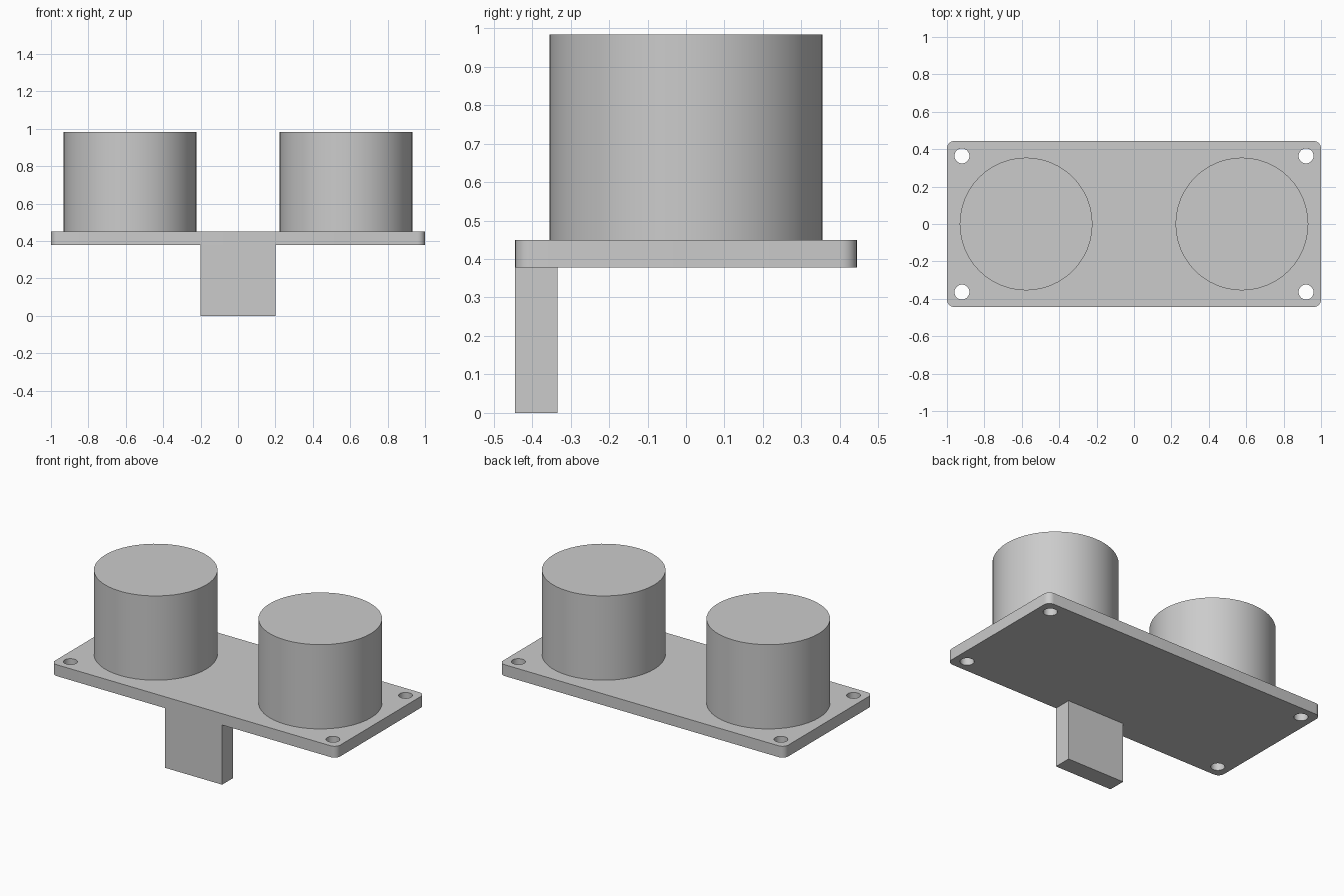
import bpy
from math import radians

cube = bpy.data.objects.get("Cube")
if cube:
    bpy.data.objects.remove(cube, do_unlink=True)

grey = bpy.data.materials.new("light_grey")
grey.use_nodes = True
colour = (0.6, 0.6, 0.6, 1)
grey.diffuse_color = colour
grey.node_tree.nodes["Principled BSDF"].inputs["Base Color"].default_value = colour

PLATE_BOTTOM, PLATE_TOP, HALF_DEPTH = 0.378, 0.45, 0.444


def finish(obj, name):
    obj.name = name
    obj.data.materials.clear()
    obj.data.materials.append(grey)
    return obj


def box(name, x, y, z):
    """Box from (min, max) ranges along each axis."""
    bpy.ops.mesh.primitive_cube_add(size=1)
    obj = bpy.context.object
    for v in obj.data.vertices:
        v.co = [r[0] if c < 0 else r[1] for c, r in zip(v.co, (x, y, z))]
    return finish(obj, name)


def cylinder(name, x, y, radius, bottom, top, sides):
    bpy.ops.mesh.primitive_cylinder_add(
        vertices=sides, radius=radius, depth=top - bottom,
        location=(x, y, (bottom + top) / 2))
    return finish(bpy.context.object, name)


def smooth(obj):
    bpy.ops.object.select_all(action='DESELECT')
    obj.select_set(True)
    bpy.context.view_layer.objects.active = obj
    bpy.ops.object.shade_smooth_by_angle(angle=radians(30))


# Base plate with rounded vertical corners
plate = box("base_plate", (-1, 1), (-HALF_DEPTH, HALF_DEPTH), (PLATE_BOTTOM, PLATE_TOP))
weights = plate.data.attributes.new("bevel_weight_edge", 'FLOAT', 'EDGE')
for edge in plate.data.edges:
    a, b = (plate.data.vertices[i].co for i in edge.vertices)
    weights.data[edge.index].value = float(abs(a.z - b.z) > 0.01)
bevel = plate.modifiers.new("rounded_corners", 'BEVEL')
bevel.limit_method = 'WEIGHT'
bevel.width = 0.04
bevel.segments = 6

# Mounting holes through the four corners
cutters = []
for sx in (-1, 1):
    for sy in (-1, 1):
        cutter = cylinder("hole_cutter", sx * 0.92, sy * 0.364, 0.04, 0.3, 0.5, 32)
        cutter.hide_render = True
        cut = plate.modifiers.new("mounting_hole", 'BOOLEAN')
        cut.operation = 'DIFFERENCE'
        cut.solver = 'EXACT'
        cut.object = cutter
        cutters.append(cutter)
bpy.ops.object.select_all(action='DESELECT')
plate.select_set(True)
bpy.context.view_layer.objects.active = plate
for modifier in list(plate.modifiers):
    bpy.ops.object.modifier_apply(modifier=modifier.name)
for cutter in cutters:
    bpy.data.objects.remove(cutter, do_unlink=True)
smooth(plate)

# Twin sensor drums
for side, x in (("right", -0.577), ("left", 0.577)):
    smooth(cylinder(side + "_drum", x, 0, 0.355, PLATE_TOP, 0.984, 48))

# Connector block under the front edge
box("connector_block", (-0.2, 0.2), (-HALF_DEPTH, -0.334), (0, PLATE_BOTTOM))
